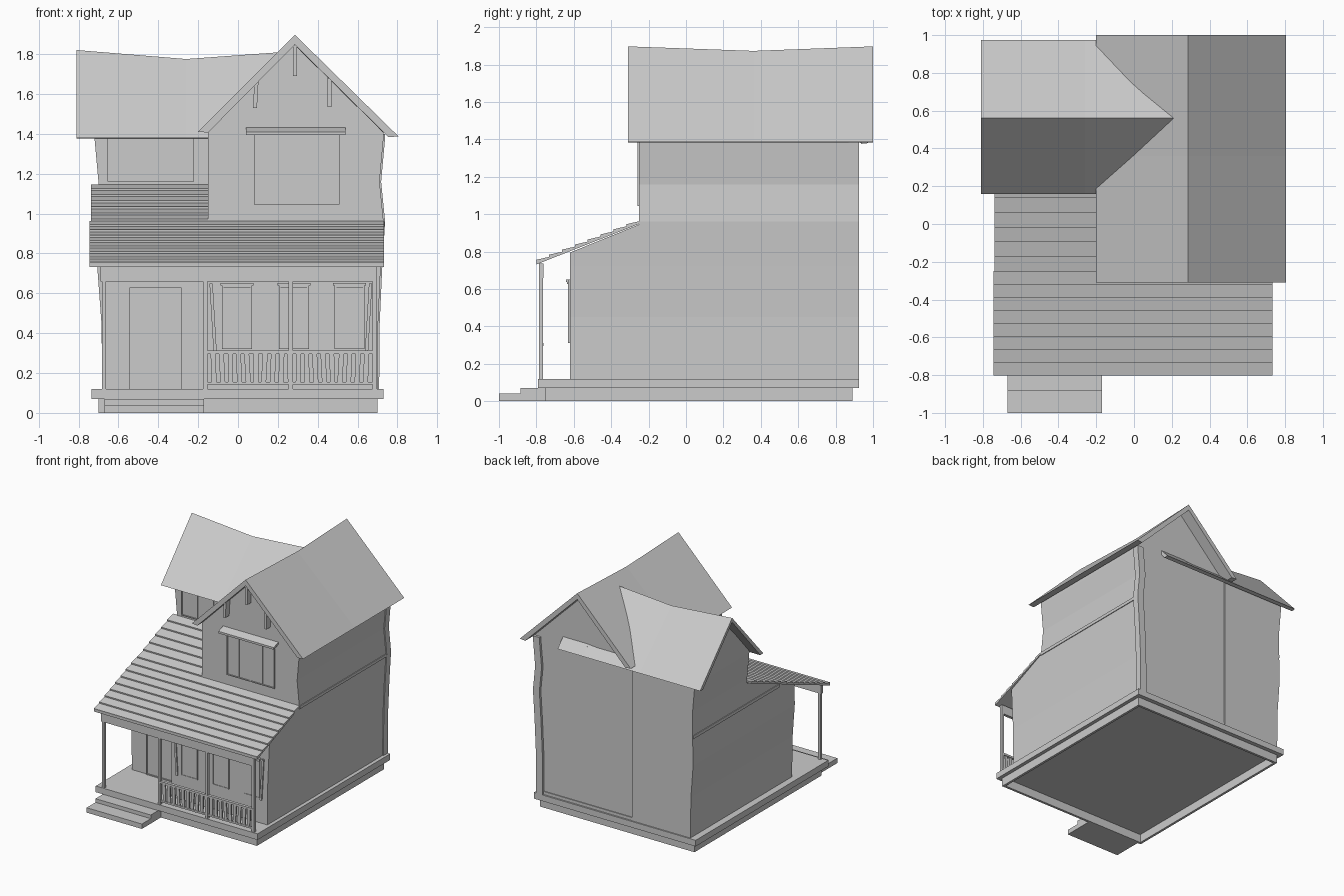
import bpy, bmesh, random

if "Cube" in bpy.data.objects:
    bpy.data.objects.remove(bpy.data.objects["Cube"])
random.seed(4)

RIGHT = [(.12, .0), (.45, .003), (.72, .015), (.96, .03), (1.16, .01), (1.38, .03)]
LEFT = [(.12, .02), (.45, .015), (.72, -.005), (.96, 0), (1.16, 0), (1.38, -.02)]


def finish(name, bm):
    bmesh.ops.recalc_face_normals(bm, faces=bm.faces)
    me = bpy.data.meshes.new(name)
    bm.to_mesh(me)
    bm.free()
    ob = bpy.data.objects.new(name, me)
    bpy.context.collection.objects.link(ob)
    return ob


def loft(name, rings):
    bm = bmesh.new()
    rows = [[bm.verts.new(p) for p in r] for r in rings]
    n = len(rows[0])
    for a, b in zip(rows, rows[1:]):
        for i in range(n):
            j = (i + 1) % n
            bm.faces.new((a[i], a[j], b[j], b[i]))
    bm.faces.new(rows[0])
    bm.faces.new(rows[-1])
    return finish(name, bm)


def prism(name, axis, pts, a, b):
    if axis == 'x':
        return loft(name, [[(s, p, q) for p, q in pts] for s in (a, b)])
    return loft(name, [[(p, s, q) for p, q in pts] for s in (a, b)])


def box(name, x0, x1, y0, y1, z0, z1):
    return prism(name, 'y', [(x0, z0), (x1, z0), (x1, z1), (x0, z1)], y0, y1)


def bar(name, xb, zb, xt, zt, w, y0, y1):
    h = w / 2
    return prism(name, 'y', [(xb - h, zb), (xb + h, zb), (xt + h, zt), (xt - h, zt)], y0, y1)


def interp(table, z):
    if z <= table[0][0]:
        return table[0][1]
    for (z0, a), (z1, b) in zip(table, table[1:]):
        if z <= z1:
            return a + (b - a) * (z - z0) / (z1 - z0)
    return table[-1][1]


def warp(ob):
    """Bend the outer side walls to the crooked outline."""
    bm = bmesh.new()
    bm.from_mesh(ob.data)
    for z in (.45, .72, .96, 1.16, 1.38):
        bmesh.ops.bisect_plane(bm, geom=bm.verts[:] + bm.edges[:] + bm.faces[:],
                               plane_co=(0, 0, z), plane_no=(0, 0, 1))
    for v in bm.verts:
        if v.co.x > .6:
            v.co.x += interp(RIGHT, v.co.z)
        elif v.co.x < -.6:
            v.co.x += interp(LEFT, v.co.z)
    bm.to_mesh(ob.data)
    bm.free()


# Foundation skirt (open below), floor slab and steps
box("foundation_front", -.70, .70, -.755, -.735, 0, .07)
box("foundation_back", -.70, .70, .87, .89, 0, .07)
for s, n in ((-1, "left"), (1, "right")):
    box("foundation_" + n, *sorted((s * .70, s * .68)), -.735, .87, 0, .07)
box("floor_slab", -.735, .73, -.79, .925, .07, .12)
box("lower_step", -.67, -.17, -1.0, -.755, 0, .04)
box("upper_step", -.67, -.17, -.885, -.755, .04, .07)

# Walls; the entry side on the left is set back behind the porch
warp(prism("left_wing_walls", 'x', [(-.40, .12), (-.40, .882), (.21, 1.125), (.21, 1.41),
     (.56, 1.77), (.915, 1.40), (.915, .12)], -.70, -.15))
warp(prism("main_lower_walls", 'x', [(-.62, .12), (-.62, .795), (-.25, .945), (.905, .945),
     (.905, .12)], -.17, .70))
warp(prism("main_upper_walls", 'y', [(-.15, .93), (-.15, 1.43), (.285, 1.85), (.70, 1.42),
     (.70, .93)], -.25, .905))

# Corner board, base board and side bands
warp(box("back_corner_board", .65, .708, .87, .925, .12, 1.40))
box("back_base_board", -.15, .66, .90, .912, .12, .145)
warp(box("right_band", .65, .706, -.25, .87, .935, .96))
warp(box("left_band", -.706, -.65, -.20, .91, .935, .96))


# Gabled roofs with sagging ridges
def section(e0, e1, r, ze0, ze1, zr, t):
    return [(e0, ze0), (r, zr), (e1, ze1), (e1 - t, ze1 - .004), (r, zr - t), (e0 + t, ze0 - .004)]


loft("main_roof", [[(x, y, z) for x, z in section(-.20, .805, .285, 1.41, 1.387, zr, .05)]
     for y, zr in ((-.31, 1.897), (.36, 1.873), (1.0, 1.897))])
loft("wing_roof", [[(x, y, z) for y, z in section(.16, .975, .56, 1.38, 1.38, zr, .035)]
     for x, zr in ((-.81, 1.82), (-.26, 1.775), (.25, 1.812))])
prism("back_eave_strip", 'x', [(.90, 1.46), (.975, 1.38), (.94, 1.376), (.90, 1.42)], .25, .48)


# Overlapping boards of the porch roof
def board_roof(name, y0, y1, rows, xa, xb):
    def line(y):
        return .745 + .395 * (y + .80)
    dy = (y1 - y0) / rows
    pts = [(y0, line(y0) - .014)]
    for i in range(rows):
        y = y0 + i * dy
        pts += [(y, line(y)), (y - .001, line(y) + .011)]
    pts += [(y1, line(y1)), (y1, line(y1) - .014)]
    prism(name, 'x', pts, xa, xb)


board_roof("porch_roof", -.80, -.25, 8, -.745, .733)
board_roof("porch_roof_upper", -.25, .215, 6, -.738, -.15)

# Porch beam, posts and railing
box("porch_beam", -.69, .695, -.787, -.763, .66, .735)
for x in (-.672, -.165, .265, .685):
    box("porch_post", x - .011, x + .011, -.786, -.764, .12, .67)
box("top_rail", -.165, .685, -.787, -.763, .295, .312)
box("bottom_rail", -.165, .685, -.783, -.767, .142, .156)
n = 19
for i in range(n):
    x = -.165 + .85 * (i + 1) / (n + 1)
    t = random.uniform(-.005, .005)
    bar("baluster", x - t, .15, x + t, .30, .025, -.781, -.769)


# Framed panels for door and windows
def framed(name, x0, x1, z0, z1, y, w=.008, d=.010, bars=0):
    box(name + "_panel", x0, x1, y - .004, y + .02, z0, z1)
    for a, b, c, e in ((x0, x0 + w, z0, z1), (x1 - w, x1, z0, z1),
                       (x0, x1, z1 - w, z1), (x0, x1, z0, z0 + w)):
        box(name + "_frame", a, b, y - d, y + .01, c, e)
    for i in range(bars):
        x = x0 + (x1 - x0) * (i + 1) / (bars + 1)
        box(name + "_mullion", x - w / 3, x + w / 3, y - d, y + .01, z0, z1)


framed("door", -.545, -.283, .12, .628, -.40)
for x in (-.005, .28, .56):
    framed("porch_window", x - .075, x + .075, .32, .64, -.62, .008, .008)
    box("porch_window_cap", x - .083, x + .083, -.642, -.61, .638, .652)
    box("porch_window_cap_lower", x - .075, x + .075, -.635, -.61, .626, .638)
bar("porch_trim_left", -.115, .31, -.135, .65, .016, -.63, -.61)
bar("porch_trim_right", .645, .31, .665, .65, .016, -.63, -.61)
framed("gable_window", .08, .51, 1.045, 1.395, -.25, bars=3)
framed("wing_window", -.655, -.22, 1.16, 1.385, .21, bars=2)

# Sloping hood over the gable window
prism("gable_window_hood", 'x', [(-.24, 1.415), (-.24, 1.435), (-.31, 1.41), (-.31, 1.393)], .04, .54)

# Brackets under the front gable overhang
bar("gable_bracket_middle", .285, 1.69, .285, 1.85, .02, -.30, -.25)
bar("gable_bracket_left", .085, 1.53, .093, 1.67, .02, -.30, -.25)
bar("gable_bracket_right", .458, 1.535, .458, 1.69, .02, -.30, -.25)
